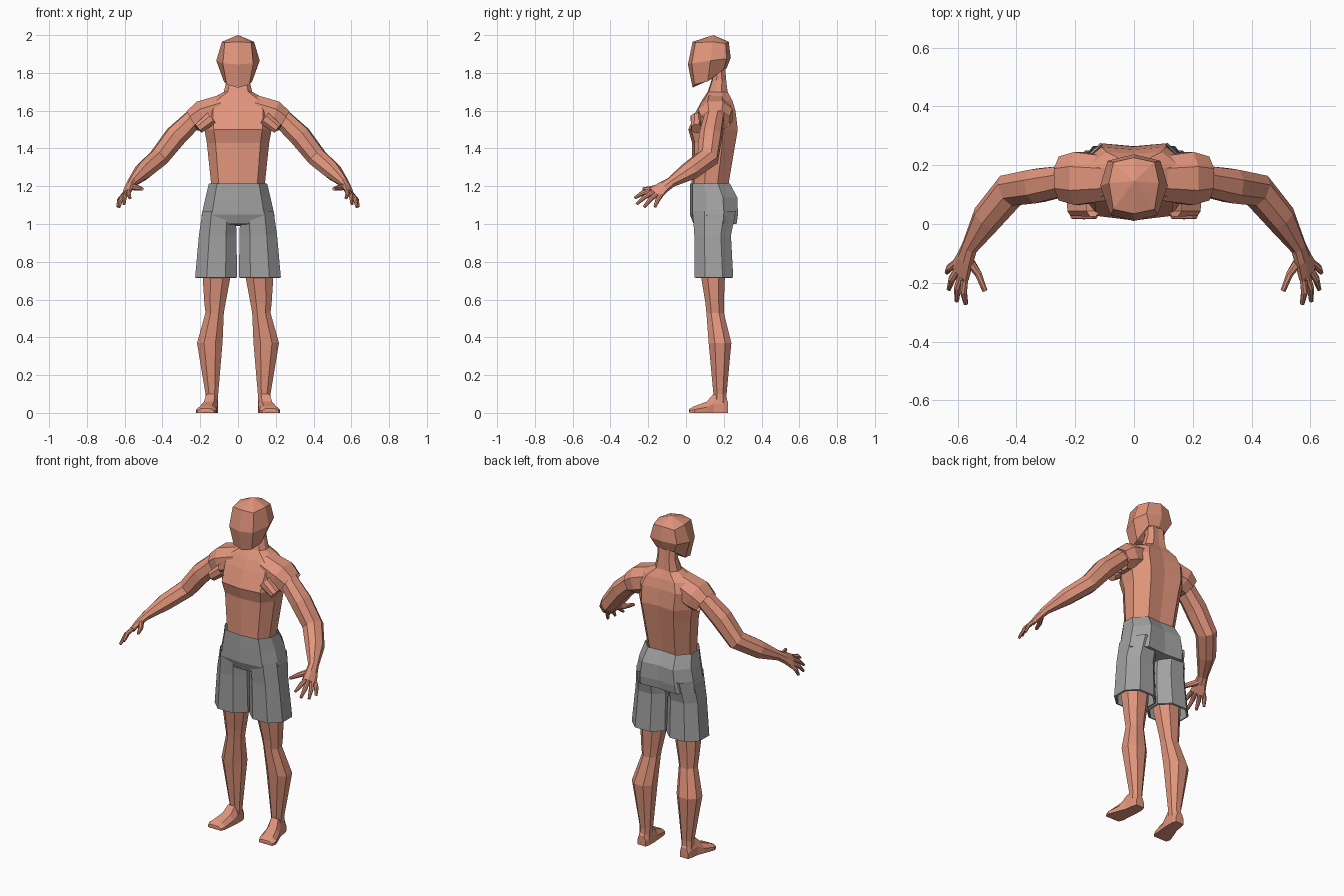
import bpy
import bmesh
from mathutils import Vector

default_cube = bpy.data.objects.get("Cube")
if default_cube:
    bpy.data.objects.remove(default_cube, do_unlink=True)


def make_material(name, colour):
    material = bpy.data.materials.new(name)
    material.use_nodes = True
    material.diffuse_color = colour
    material.node_tree.nodes["Principled BSDF"].inputs["Base Color"].default_value = colour
    return material


skin = make_material("warm skin", (0.75, 0.30, 0.20, 1))
cloth = make_material("grey cloth", (0.36, 0.36, 0.36, 1))


def loft(name, rings, material, start=None, end=None, side=1):
    """Skin a list of equal rings; start and end are optional cap centres."""
    bm = bmesh.new()
    loops = [[bm.verts.new((p[0] * side, p[1], p[2])) for p in ring] for ring in rings]
    count = len(loops[0])
    for low, high in zip(loops, loops[1:]):
        for i in range(count):
            j = (i + 1) % count
            bm.faces.new((low[i], low[j], high[j], high[i]))
    for loop, centre in ((loops[0], start), (loops[-1], end)):
        if centre is not None:
            tip = bm.verts.new((centre[0] * side, centre[1], centre[2]))
            for i in range(count):
                bm.faces.new((loop[i], loop[(i + 1) % count], tip))
    bmesh.ops.recalc_face_normals(bm, faces=bm.faces)
    mesh = bpy.data.meshes.new(name)
    bm.to_mesh(mesh)
    bm.free()
    mesh.materials.append(material)
    obj = bpy.data.objects.new(name, mesh)
    bpy.context.collection.objects.link(obj)
    return obj


def both_sides(name, rings, material, start=None, end=None):
    for label, side in (("left_", 1), ("right_", -1)):
        loft(label + name, rings, material, start, end, side)


def symmetric(half):
    """Complete a half ring that runs from front centre to back centre."""
    return half + [(-x, y, z) for x, y, z in reversed(half[1:-1])]


def trunk_ring(z, width, front, back):
    depth = back - front
    return symmetric([
        (0, front, z), (width * 0.72, front + depth * 0.06, z),
        (width, front + depth * 0.35, z), (width, front + depth * 0.7, z),
        (width * 0.6, back, z), (0, back - depth * 0.04, z)])


OCTAGON = [(1, .45), (.45, 1), (-.45, 1), (-1, .45),
           (-1, -.45), (-.45, -1), (.45, -1), (1, -.45)]


def limb_ring(z, x0, x1, y0, y1):
    return [((x0 + x1) / 2 + u * (x1 - x0) / 2,
             (y0 + y1) / 2 + v * (y1 - y0) / 2, z) for u, v in OCTAGON]


def tube(name, path, sizes, across, material, closed=True):
    """Sweep an octagon along a path; sizes are half widths along across and normal."""
    points = [Vector(p) for p in path]
    rings = []
    for i, point in enumerate(points):
        before, after = points[max(i - 1, 0)], points[min(i + 1, len(points) - 1)]
        direction = (after - before).normalized()
        a = Vector(across)
        a = (a - direction * a.dot(direction)).normalized()
        b = direction.cross(a)
        wide, thick = sizes[i]
        rings.append([point + a * u * wide + b * v * thick for u, v in OCTAGON])
    both_sides(name, rings, material, None, points[-1] if closed else None)


# Head: a faceted block with a peaked crown and a forward chin
jaw = [(0, .035, 1.722), (.06, .045, 1.738), (.075, .115, 1.755),
       (.06, .2, 1.82), (0, .215, 1.825)]
cheeks = [(0, .01, 1.845), (.08, .03, 1.85), (.115, .13, 1.865),
          (.09, .215, 1.875), (0, .237, 1.88)]
crown = [(0, .035, 1.965), (.07, .05, 1.96), (.085, .14, 1.965),
         (.07, .21, 1.955), (0, .226, 1.965)]
loft("head", [symmetric(r) for r in (jaw, cheeks, crown)], skin,
     start=(0, .13, 1.765), end=(0, .145, 2.0))

# Torso and neck in one piece
loft("torso", [trunk_ring(*r) for r in (
    (1.19, .140, .030, .222), (1.43, .165, .032, .262), (1.50, .178, .012, .274),
    (1.60, .185, .055, .262), (1.655, .155, .085, .245), (1.70, .075, .115, .220),
    (1.76, .060, .135, .213), (1.85, .055, .145, .205))], skin)

# Shoulder caps with open ends, and the chest folds beneath them
tube("shoulder", [(.08, .155, 1.61), (.19, .155, 1.575), (.243, .155, 1.545)],
     [(.075, .075), (.09, .078), (.075, .06)], (0, 1, 0), skin, closed=False)
tube("chest_fold", [(.14, .06, 1.56), (.21, .056, 1.505)],
     [(.035, .035), (.028, .028)], (0, 1, 0), skin)

# Arms run from inside the shoulder through the palm
SPREAD = Vector((.44, .84, -.33))
tube("arm", [(.22, .15, 1.57), (.33, .13, 1.465), (.42, .115, 1.35), (.5, .02, 1.28),
             (.56, -.08, 1.22), (.575, -.12, 1.195), (.593, -.165, 1.16)],
     [(.05, .05), (.058, .056), (.056, .05), (.05, .045),
      (.027, .024), (.034, .02), (.045, .014)], SPREAD, skin)

# Fingers and thumb, slightly arched
KNUCKLE = Vector((.592, -.162, 1.163))
for name, offset, tip in (
        ("index_finger", -.034, (.572, -.272, 1.137)),
        ("middle_finger", -.012, (.603, -.262, 1.105)),
        ("ring_finger", .012, (.63, -.222, 1.09)),
        ("little_finger", .034, (.637, -.165, 1.09))):
    base, tip = KNUCKLE + SPREAD * offset, Vector(tip)
    middle = base.lerp(tip, 0.5) + Vector((.006, 0, .008))
    tube(name, [base, middle, tip], [(.012, .012), (.012, .011), (.007, .007)],
         SPREAD, skin)
tube("thumb", [(.565, -.12, 1.2), (.53, -.17, 1.19), (.507, -.228, 1.185)],
     [(.018, .016), (.014, .012), (.008, .008)], SPREAD, skin)

# Shorts: hips, then two wide legs with a folded hem
loft("shorts_hips", [trunk_ring(*r) for r in (
    (1.215, .154, .022, .232), (1.14, .172, .02, .272),
    (1.05, .192, .02, .275), (1.0, .196, .04, .268))], cloth, end=(0, .15, .99))
both_sides("shorts_leg", [limb_ring(*r) for r in (
    (1.07, .012, .188, .035, .265), (.94, .008, .207, .044, .238),
    (.717, .005, .227, .045, .25), (.714, .015, .217, .055, .24),
    (.8, .015, .21, .055, .235))], cloth)

# Legs: thigh, knee, calf and ankle
both_sides("leg", [limb_ring(*r) for r in (
    (.9, .04, .195, .07, .215), (.72, .04, .187, .08, .206),
    (.58, .066, .178, .103, .2), (.53, .075, .172, .108, .2),
    (.37, .082, .217, .12, .24), (.1, .105, .172, .145, .215),
    (.04, .107, .175, .14, .217))], skin)


def foot_ring(y, x0, x1, height):
    inset = (x1 - x0) * 0.2
    return [(x0, y, 0), (x1, y, 0), (x1, y, height * 0.5), (x1 - inset, y, height),
            (x0 + inset, y, height), (x0, y, height * 0.5)]


# Feet: heel to toe
both_sides("foot", [foot_ring(*r) for r in (
    (.222, .115, .168, .06), (.2, .107, .175, .09), (.145, .107, .183, .1),
    (.11, .11, .198, .06), (.045, .115, .222, .036), (.018, .127, .214, .022))],
    skin, start=(.142, .223, .03), end=(.17, .016, .01))
